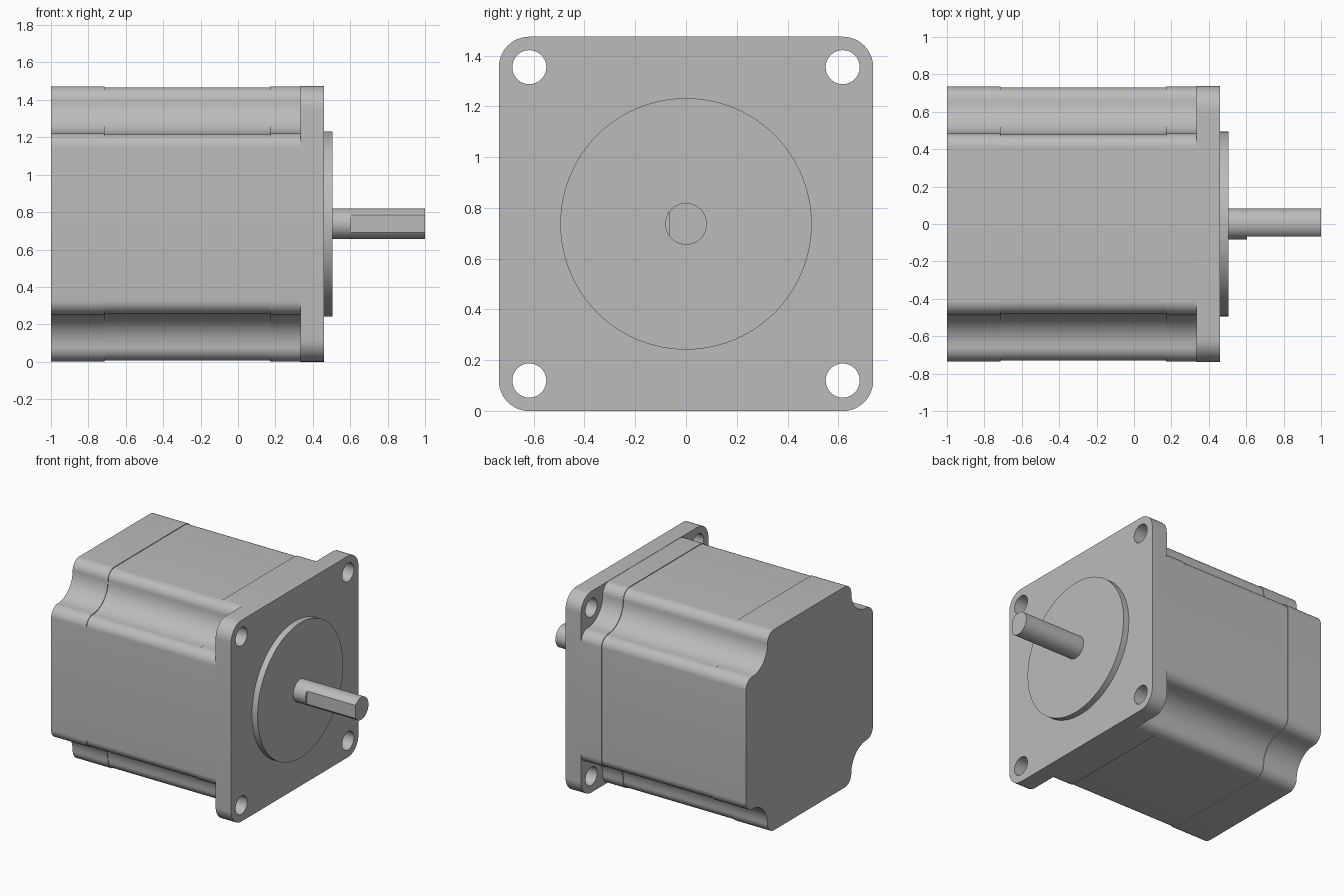
import bpy, bmesh, math

if "Cube" in bpy.data.objects:
    bpy.data.objects.remove(bpy.data.objects["Cube"])

CZ = 0.737    # height of the motor axis

steel = bpy.data.materials.new("grey metal")
steel.diffuse_color = (0.5, 0.5, 0.5, 1)
steel.use_nodes = True
steel.node_tree.nodes["Principled BSDF"].inputs["Base Color"].default_value = steel.diffuse_color


def arc(cy, cz, r, a0, a1, n=12):
    """Points of an arc in the y-z plane, angles in degrees."""
    out = []
    for i in range(n + 1):
        a = math.radians(a0 + (a1 - a0) * i / n)
        out.append((cy + r * math.cos(a), cz + r * math.sin(a)))
    return out


def four_corners(corner):
    """Repeat one corner outline around the axis, dropping doubled points."""
    pts = []
    for c, s in ((1, 0), (0, 1), (-1, 0), (0, -1)):
        for y, z in corner:
            p = (c * y - s * z, s * y + c * z)
            if not pts or math.dist(p, pts[-1]) > 1e-5:
                pts.append(p)
    return pts


def prism(name, pts, x0, x1):
    """Extrude a y-z outline along x."""
    bm = bmesh.new()
    face = bm.faces.new([bm.verts.new((x0, y, z + CZ)) for y, z in pts])
    ext = bmesh.ops.extrude_face_region(bm, geom=[face], use_keep_orig=True)
    moved = [v for v in ext["geom"] if isinstance(v, bmesh.types.BMVert)]
    bmesh.ops.translate(bm, vec=(x1 - x0, 0, 0), verts=moved)
    bmesh.ops.recalc_face_normals(bm, faces=bm.faces)
    mesh = bpy.data.meshes.new(name)
    bm.to_mesh(mesh)
    bm.free()
    mesh.materials.append(steel)
    ob = bpy.data.objects.new(name, mesh)
    bpy.context.collection.objects.link(ob)
    return ob


def smooth(ob):
    bpy.ops.object.select_all(action='DESELECT')
    ob.select_set(True)
    bpy.context.view_layer.objects.active = ob
    bpy.ops.object.shade_smooth_by_angle(angle=math.radians(30))


def body_outline(inset=0.0):
    """Square with a filleted cove at each corner."""
    f, c = 0.075 - inset, 0.175 + inset
    return four_corners(arc(0.66, 0.41, f, 0, 90)
                        + arc(0.66, 0.66, c, -90, -180)
                        + arc(0.41, 0.66, f, 0, 90))


def circle(r, y=0, z=0, n=64):
    return arc(y, z, r, 0, 360, n)[:-1]


# Housing: two end bells and a slightly smaller laminated stack between them
parts = [
    prism("rear_end_bell", body_outline(), -1.0, -0.715),
    prism("stator_stack", body_outline(0.005), -0.715, 0.17),
    prism("front_end_bell", body_outline(), 0.17, 0.335),
]

# Mounting flange with four through holes
flange = prism("mounting_flange", four_corners(arc(0.617, 0.617, 0.12, 0, 90)),
               0.335, 0.46)
for sy in (-1, 1):
    for sz in (-1, 1):
        cutter = prism("hole_cutter", circle(0.067, sy * 0.617, sz * 0.617, 40),
                       0.25, 0.55)
        mod = flange.modifiers.new("hole", 'BOOLEAN')
        mod.operation, mod.solver, mod.object = 'DIFFERENCE', 'EXACT', cutter
        bpy.context.view_layer.objects.active = flange
        bpy.ops.object.modifier_apply(modifier=mod.name)
        bpy.data.objects.remove(cutter)
parts.append(flange)

# Pilot boss
parts.append(prism("pilot_boss", circle(0.495, n=96), 0.46, 0.505))

# Shaft: round root, then a D-shaped end with its flat facing the front
R, FLAT = 0.082, 0.067
half = math.degrees(math.acos(FLAT / R))
parts.append(prism("shaft_root", circle(R), 0.505, 0.605))
parts.append(prism("shaft_flat_end",
                   arc(0, 0, R, -180 + half, 180 - half, 56), 0.605, 1.0))

for ob in parts:
    smooth(ob)
